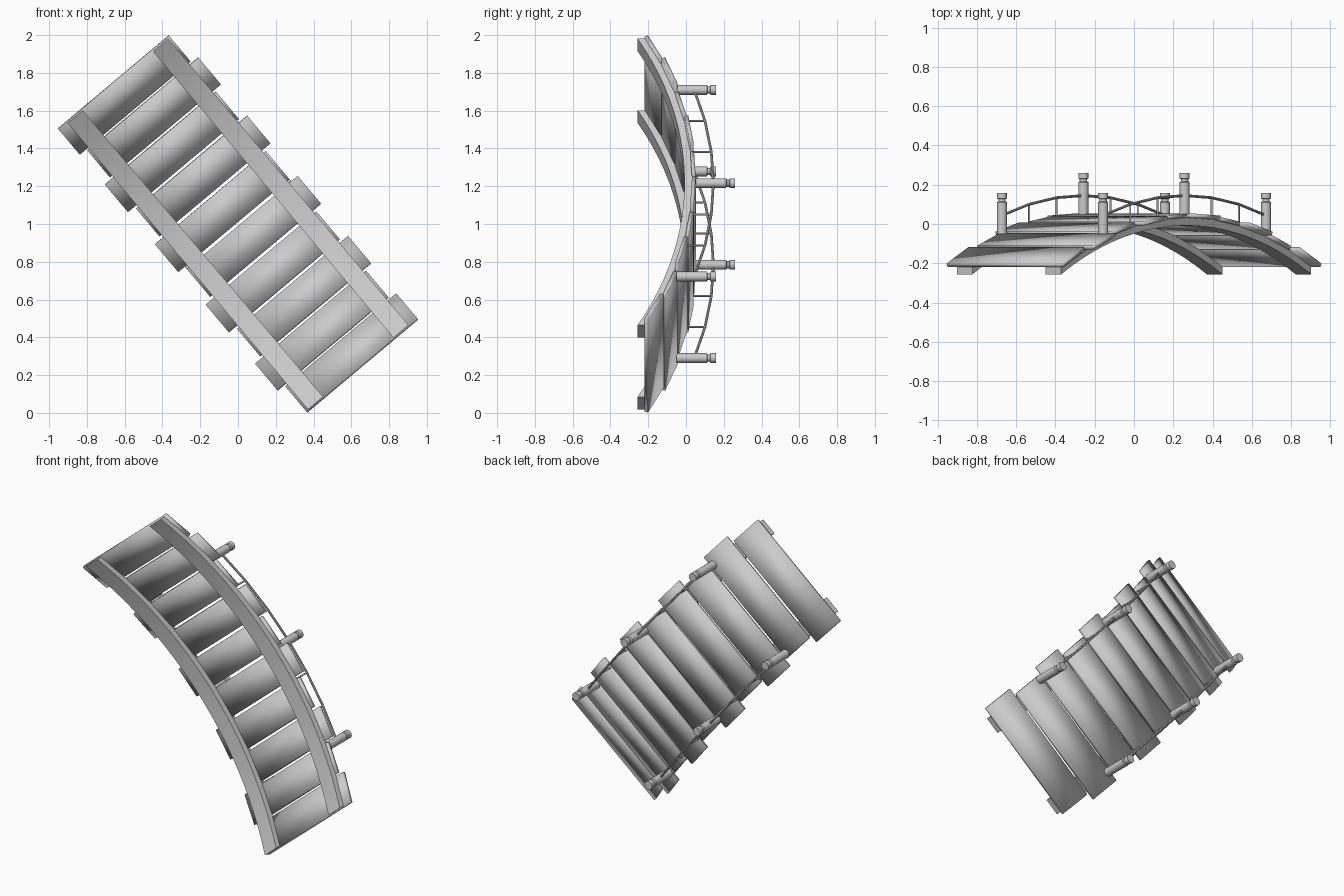
import bpy, bmesh, math
from mathutils import Matrix, Vector

if "Cube" in bpy.data.objects:
    bpy.data.objects.remove(bpy.data.objects["Cube"])

# Bridge is built flat in local axes (x across, y along, z up), then tipped into place
A = math.radians(40)
c, s = math.cos(A), math.sin(A)
PLACE = Matrix(((c, s, 0, 0), (0, 0, 1, 0), (s, -c, 0, 1), (0, 0, 0, 1)))
R, TOP = 2.1, 0.05          # deck arc radius and crown height


def deck(y):
    return TOP - R + math.sqrt(R * R - y * y)


def finish(name, bm, angle=None):
    bmesh.ops.recalc_face_normals(bm, faces=bm.faces)
    bm.transform(PLACE)
    me = bpy.data.meshes.new(name)
    bm.to_mesh(me)
    bm.free()
    ob = bpy.data.objects.new(name, me)
    bpy.context.collection.objects.link(ob)
    bpy.context.view_layer.objects.active = ob
    ob.select_set(True)
    if angle:
        bpy.ops.object.shade_smooth_by_angle(angle=math.radians(angle))
    ob.select_set(False)
    return ob


def tube(bm, pts, r, n=6):
    """Sweep an n-sided ring along points lying in a plane of constant x."""
    rings = []
    for i, p in enumerate(pts):
        t = (pts[min(i + 1, len(pts) - 1)] - pts[max(i - 1, 0)]).normalized()
        side = Vector((1, 0, 0))
        up = side.cross(t)
        rings.append([bm.verts.new(p + r * (side * math.cos(k * math.tau / n) + up * math.sin(k * math.tau / n)))
                      for k in range(n)])
    for a, b in zip(rings, rings[1:]):
        for k in range(n):
            bm.faces.new((a[k], a[(k + 1) % n], b[(k + 1) % n], b[k]))
    bm.faces.new(rings[0])
    bm.faces.new(rings[-1])


# Deck planks, staggered sideways along the arc
N = 10
half = math.asin(1.008 / R)
pitch = 2 * half / N
for i in range(N):
    th = half - pitch * (i + 0.5)
    off = 0.0225 if i % 2 == 0 else -0.0225
    bm = bmesh.new()
    bmesh.ops.create_cube(bm, size=1)
    bm.transform(Matrix.Translation((off, (R - 0.01) * math.sin(th), TOP - R + (R - 0.01) * math.cos(th)))
                 @ Matrix.Rotation(-th, 4, 'X')
                 @ Matrix.Diagonal((0.767, pitch * R - 0.018, 0.02, 1)))
    finish(f"deck_plank_{i + 1}", bm, 180)

# Curved stringers under the deck
for side, label in ((-1, "left"), (1, "right")):
    bm = bmesh.new()
    rows = []
    for k in range(25):
        y = 0.99 * (k / 12 - 1)
        z = deck(y) - 0.016
        x0, x1 = side * 0.243, side * 0.347
        rows.append([bm.verts.new(v) for v in ((x0, y, z), (x1, y, z), (x1, y, z - 0.042), (x0, y, z - 0.042))])
    for a, b in zip(rows, rows[1:]):
        for k in range(4):
            bm.faces.new((a[k], a[(k + 1) % 4], b[(k + 1) % 4], b[k]))
    bm.faces.new(rows[0])
    bm.faces.new(rows[-1])
    finish(f"{label}_stringer", bm, 30)

# Posts with a neck and cap
PX, PY = 0.336, 0.645
profile = [(0.026, 0), (0.026, 0.162), (0.019, 0.166), (0.019, 0.178), (0.026, 0.182), (0.026, 0.21)]
for side, label in ((-1, "left"), (1, "right")):
    for j in (-1, 0, 1):
        bm = bmesh.new()
        rings = [[bm.verts.new((side * PX + r * math.cos(k * math.tau / 16), j * PY + r * math.sin(k * math.tau / 16),
                                deck(j * PY) + h)) for k in range(16)] for r, h in profile]
        for a, b in zip(rings, rings[1:]):
            for k in range(16):
                bm.faces.new((a[k], a[(k + 1) % 16], b[(k + 1) % 16], b[k]))
        bm.faces.new(rings[0])
        bm.faces.new(rings[-1])
        finish(f"{label}_post_{j + 2}", bm, 35)

    # Handrail following the arc, kinked at each baluster
    ys = [PY * k / 3 for k in range(-3, 4)]
    bm = bmesh.new()
    tube(bm, [Vector((side * PX, y, deck(y) + 0.095)) for y in ys], 0.007, 8)
    finish(f"{label}_handrail", bm, 40)

    # Balusters, two per span
    bm = bmesh.new()
    for k in (-2, -1, 1, 2):
        y = PY * k / 3
        tube(bm, [Vector((side * PX, y, deck(y) - 0.005)), Vector((side * PX, y, deck(y) + 0.095))], 0.005, 8)
    finish(f"{label}_balusters", bm, 50)
